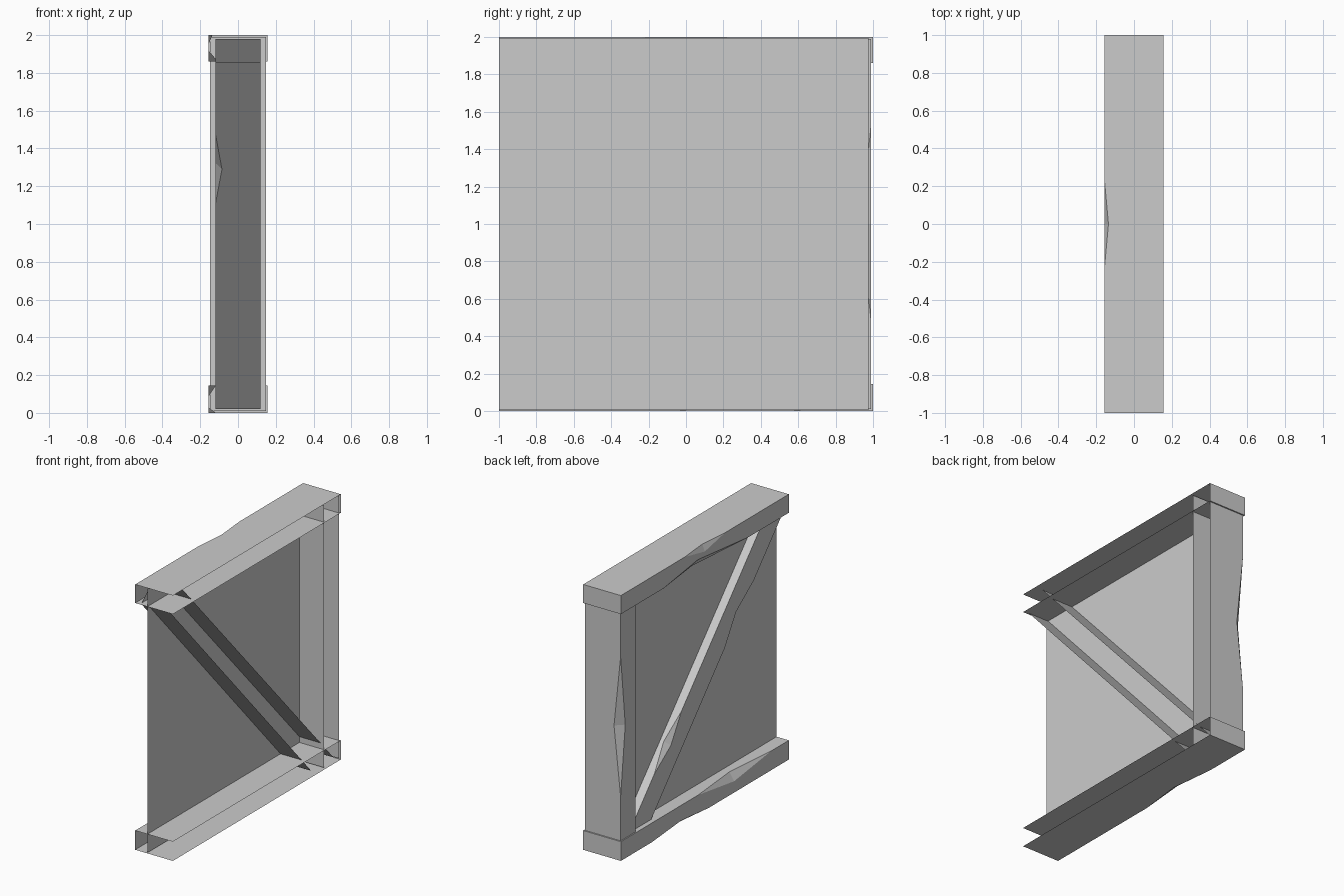
import bpy, bmesh
from mathutils import Vector

cube = bpy.data.objects.get("Cube")
if cube:
    bpy.data.objects.remove(cube, do_unlink=True)

grey = bpy.data.materials.new("plain_grey")
grey.use_nodes = True
grey.diffuse_color = (0.6, 0.6, 0.6, 1)
bsdf = next(n for n in grey.node_tree.nodes if n.type == 'BSDF_PRINCIPLED')
bsdf.inputs["Base Color"].default_value = (0.6, 0.6, 0.6, 1)


def make_object(name, polygons, inside):
    """Build a flat-faced shell whose faces point away from the inside point."""
    bm = bmesh.new()
    for poly in polygons:
        face = bm.faces.new([bm.verts.new(p) for p in poly])
        face.normal_update()
        if face.normal.dot(face.calc_center_median() - inside) < 0:
            face.normal_flip()
    bmesh.ops.remove_doubles(bm, verts=bm.verts, dist=0.0001)
    mesh = bpy.data.meshes.new(name)
    bm.to_mesh(mesh)
    bm.free()
    mesh.materials.append(grey)
    obj = bpy.data.objects.new(name, mesh)
    bpy.context.collection.objects.link(obj)


def channel(name, half, edge_a, edge_b, dent_a=None, dent_b=None, end_cap=False):
    """Plank open towards +x. Edges are (y, z) start and end of its two long sides.
    A dent is (start, middle, end, depth across the face, depth along x)."""
    a = [Vector((-half, *p)) for p in edge_a]
    b = [Vector((-half, *p)) for p in edge_b]
    deep = Vector((2 * half, 0, 0))
    polygons, outlines = [], []
    for (start, end), other, dent in ((a, b, dent_a), (b, a, dent_b)):
        run = (end - start).normalized()
        gap = other[0] - start
        across = (gap - run * gap.dot(run)).normalized()
        face_line, side_line = [start, end], [start, end]
        if dent:
            p, m, q = [start.lerp(end, t) for t in dent[:3]]
            on_face = m + across * dent[3]
            on_side = m + Vector((dent[4], 0, 0))
            face_line = [start, p, on_face, q, end]
            side_line = [start, p, on_side, q, end]
            polygons += [[p, on_face, on_side], [on_face, q, on_side]]
        outlines.append(face_line)
        polygons.append(side_line + [end + deep, start + deep])
    polygons.append(outlines[0] + outlines[1][::-1])
    if end_cap:
        polygons.append([a[1], b[1], b[1] + deep, a[1] + deep])
    centre = (a[0] + a[1] + b[0] + b[1]) / 4 + deep / 2
    make_object(name, polygons, centre)


# Horizontal beams, closed at the back end
channel("top_beam", 0.157, [(-1, 2), (1, 2)], [(-1, 1.86), (1, 1.86)],
        (0.38, 0.5, 0.62, 0.05, 0.022), (0.24, 0.54, 0.745, 0.06, 0.05), True)
channel("bottom_beam", 0.157, [(-1, 0.145), (1, 0.145)], [(-1, 0), (1, 0)],
        (0.105, 0.325, 0.54, 0.06, 0.04), (0.475, 0.64, 0.815, 0.03, 0.04), True)

# Upright post
channel("back_post", 0.148, [(0.99, 0.01), (0.99, 1.99)], [(0.81, 0.01), (0.81, 1.99)],
        (0.235, 0.5, 0.77, 0.055, 0.055))

# Diagonal brace
channel("diagonal_brace", 0.12, [(-0.84, 1.98), (0.965, 0.02)], [(-0.98, 1.855), (0.70, 0.02)],
        (0.59, 0.68, 0.77, 0.05, 0.035), (0.204, 0.308, 0.41, 0.05, 0.035))

# Thin panel behind the frame
x = -0.055
make_object("panel", [[Vector((x, y, z)) for y, z in
                       ((-1, 0.005), (0.975, 0.005), (0.975, 1.995), (-1, 1.995))]],
            Vector((0, 0, 1)))
